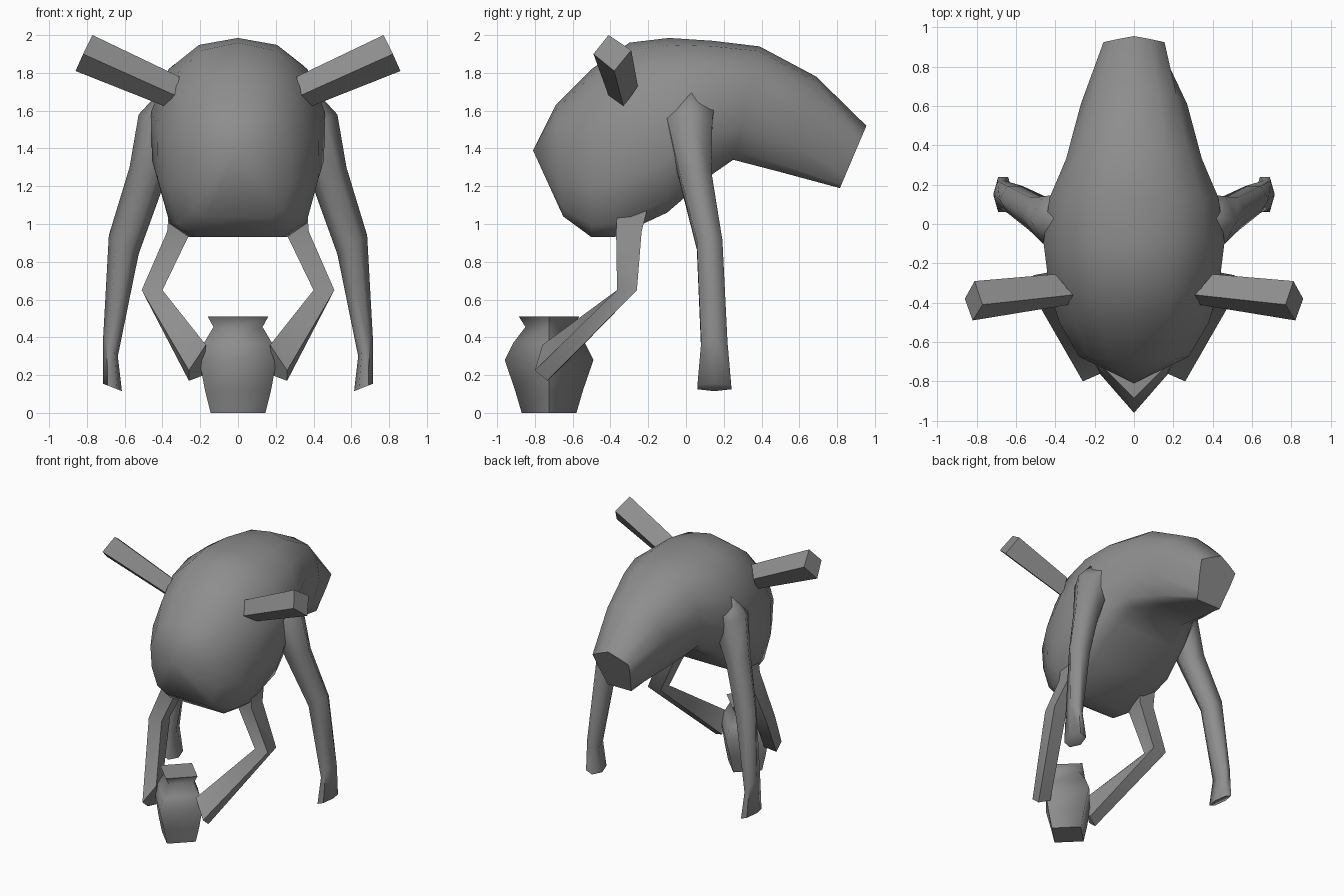
import bpy, bmesh, math

if "Cube" in bpy.data.objects:
    bpy.data.objects.remove(bpy.data.objects["Cube"])

grey = bpy.data.materials.new("dark_grey")
grey.diffuse_color = (.27, .27, .27, 1)
grey.use_nodes = True
grey.node_tree.nodes["Principled BSDF"].inputs["Base Color"].default_value = grey.diffuse_color


def finish(name, bm, angle, mirror=False):
    bmesh.ops.recalc_face_normals(bm, faces=bm.faces)
    me = bpy.data.meshes.new(name)
    bm.to_mesh(me)
    bm.free()
    me.materials.append(grey)
    ob = bpy.data.objects.new(name, me)
    bpy.context.collection.objects.link(ob)
    bpy.ops.object.select_all(action='DESELECT')
    ob.select_set(True)
    bpy.context.view_layer.objects.active = ob
    bpy.ops.object.shade_smooth_by_angle(angle=math.radians(angle))
    if mirror:
        ob.modifiers.new("Mirror", 'MIRROR').use_mirror_merge = False
    return ob


def loft(name, rings, angle, mirror=False, tip=None):
    """Skin a row of equal-length rings; cap both ends, or fan the start to a tip."""
    bm = bmesh.new()
    vs = [[bm.verts.new(p) for p in r] for r in rings]
    n = len(vs[0])
    for a, b in zip(vs, vs[1:]):
        for i in range(n):
            j = (i + 1) % n
            bm.faces.new((a[i], a[j], b[j], b[i]))
    if tip:
        t = bm.verts.new(tip)
        for i in range(n):
            bm.faces.new((t, vs[0][(i + 1) % n], vs[0][i]))
    else:
        bm.faces.new(vs[0][::-1])
    bm.faces.new(vs[-1])
    return finish(name, bm, angle, mirror)


# body: sections given by top point, bottom point and half width
round_half = [(0, 0), (.04, .45), (.18, .8), (.42, 1), (.7, .99), (.93, .84), (1, .6), (1, 0)]
end_half = [(0, 0), (.1, .5), (.22, 1), (.5, .9), (.8, .75), (.95, .69), (1, .66), (1, 0)]
sections = [
    ((-.69, 1.63), (-.65, 1.04), .28),
    ((-.50, 1.82), (-.50, .93), .38),
    ((-.30, 1.96), (-.38, .93), .43),
    ((-.09, 1.985), (-.10, 1.06), .46),
    ((.14, 1.97), (.12, 1.25), .43),
    ((.39, 1.94), (.25, 1.34), .345),
    ((.69, 1.78), (.50, 1.275), .27),
    ((.955, 1.52), (.815, 1.19), .155),
]
rings = []
for k, (top, bot, w) in enumerate(sections):
    half = end_half if k == len(sections) - 1 else round_half
    outline = half + [(t, -x) for t, x in half[-2:0:-1]]
    rings.append([(x * w, top[0] + t * (bot[0] - top[0]), top[1] + t * (bot[1] - top[1]))
                  for t, x in outline])
loft("body", rings, 60, tip=(0, -.81, 1.39))

# back legs: six-sided rings (centre x, y, z, half sizes in x and y)
leg = [(.29, .03, 1.66, .11, .13), (.40, .02, 1.53, .12, .12), (.485, .05, 1.25, .085, .085),
       (.605, .125, .89, .075, .068), (.675, .15, .35, .037, .07), (.665, .15, .135, .048, .09)]
rings = []
for x, y, z, rx, ry in leg:
    turns = [math.radians(60 * i) for i in range(6)]
    tilt = .02 if z < .2 else .05
    rings.append([(x + rx * 1.05 * math.cos(a), y + ry * 1.15 * math.sin(a), z + tilt * math.cos(a))
                  for a in turns])
loft("back_leg", rings, 75, mirror=True)


# front limbs holding the pot: four-sided, bent at the elbow
def rect(x0, x1, y0, y1, z):
    return [(x0, y0, z), (x1, y0, z), (x1, y1, z), (x0, y1, z)]


hand = [(.17, -.76, .36), (.26, -.80, .225), (.26, -.735, .17), (.18, -.70, .20)]
loft("front_limb", [rect(.23, .36, -.36, -.19, 1.14), rect(.25, .375, -.37, -.235, .96),
                    rect(.40, .51, -.365, -.26, .65), hand], 60, mirror=True)

# horns: tapered bars with a tilted square section
loft("horn", [[(.31, -.36, 1.78), (.33, -.41, 1.68), (.38, -.33, 1.62), (.40, -.255, 1.73)],
              [(.77, -.41, 2.0), (.82, -.49, 1.90), (.86, -.38, 1.81), (.81, -.29, 1.92)]],
     20, mirror=True)

# pot: four-sided profile (x radius, y radius, z), a soft corner facing forward
pot = [(.145, .145, 0), (.175, .18, .12), (.205, .235, .28), (.18, .19, .37),
       (.13, .125, .455), (.16, .16, .51)]
pot_ob = loft("pot", [[(0, -.725 - ry, z), (rx, -.725, z), (0, -.725 + ry, z), (-rx, -.725, z)]
                      for rx, ry, z in pot], 179)
# creases on its side corners, base and rim
bm = bmesh.new()
bm.from_mesh(pot_ob.data)
for e in bm.edges:
    a, b = (v.co for v in e.verts)
    level = abs(a.z - b.z) < .001
    side = a.x * b.x > .001
    if (level and (a.z < .01 or a.z > .5)) or (not level and side):
        e.smooth = False
bm.to_mesh(pot_ob.data)
bm.free()
